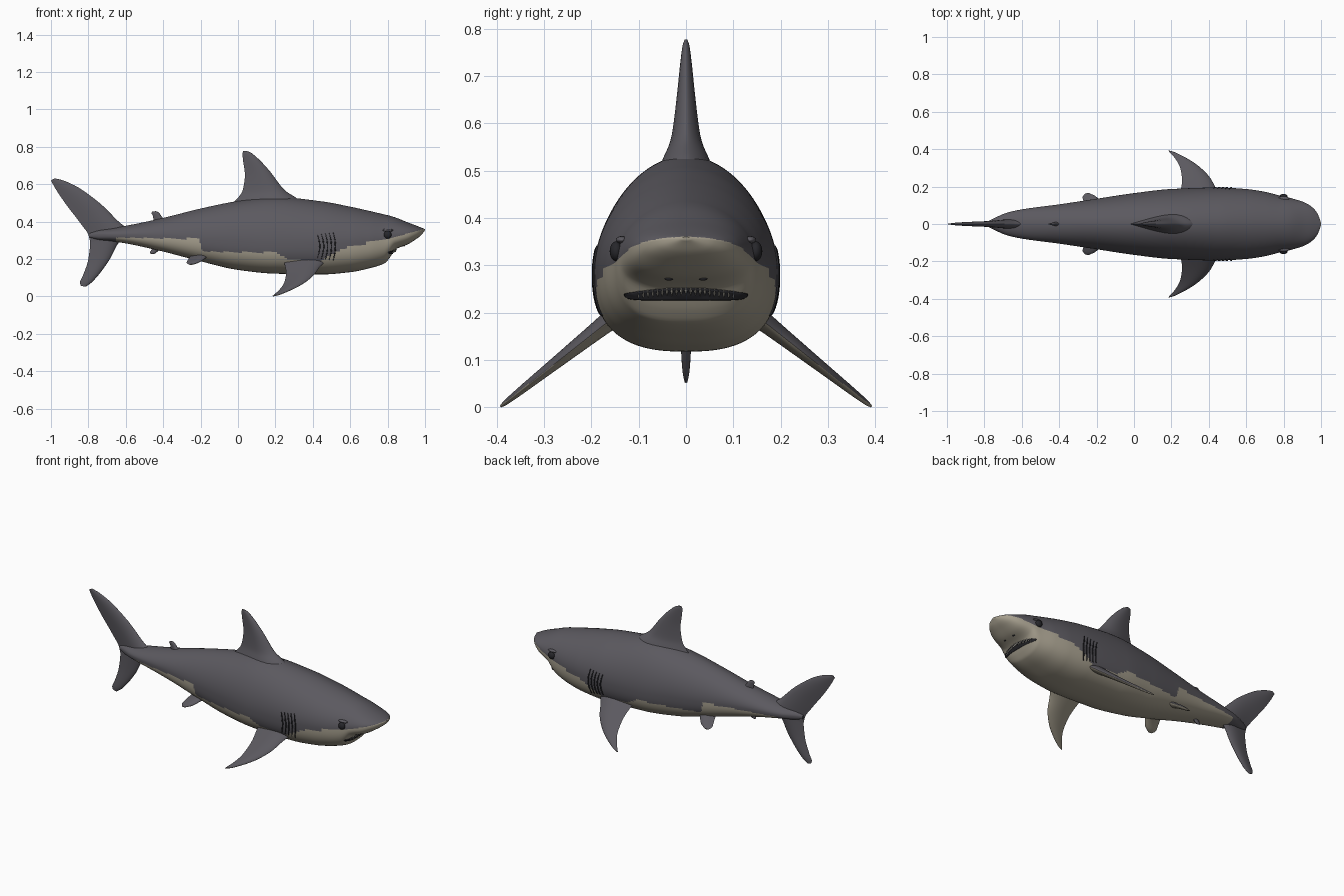
import bpy, bmesh, math
from mathutils import Vector

if "Cube" in bpy.data.objects:
    bpy.data.objects.remove(bpy.data.objects["Cube"])


def material(name, rgb):
    m = bpy.data.materials.new(name)
    m.diffuse_color = (*rgb, 1)
    m.use_nodes = True
    m.node_tree.nodes["Principled BSDF"].inputs["Base Color"].default_value = m.diffuse_color
    return m


GREY = material("slate grey", (0.105, 0.10, 0.115))
CREAM = material("belly cream", (0.38, 0.345, 0.27))
DARK = material("near black", (0.02, 0.02, 0.024))
TOOTH = material("tooth ivory", (0.55, 0.52, 0.45))


def make(name, verts, faces, mats, rule=None, mirror=False, sharp=50):
    """Mesh object from points; rule(face) gives the material slot."""
    bm = bmesh.new()
    vs = [bm.verts.new(v) for v in verts]
    for f in faces:
        bm.faces.new([vs[i] for i in f])
    bmesh.ops.recalc_face_normals(bm, faces=bm.faces)
    bm.normal_update()
    for f in bm.faces:
        f.smooth = True
        if rule:
            f.material_index = rule(f)
    me = bpy.data.meshes.new(name)
    bm.to_mesh(me)
    bm.free()
    for m in mats:
        me.materials.append(m)
    me.set_sharp_from_angle(angle=math.radians(sharp))
    ob = bpy.data.objects.new(name, me)
    bpy.context.collection.objects.link(ob)
    if mirror:
        mod = ob.modifiers.new("mirror", 'MIRROR')
        mod.use_axis = (False, True, False)
    return ob


def loft(rings):
    """Points and faces of a closed skin over equal rings."""
    n = len(rings[0])
    verts = [p for r in rings for p in r]
    faces = [(i * n + j, i * n + (j + 1) % n, (i + 1) * n + (j + 1) % n, (i + 1) * n + j)
             for i in range(len(rings) - 1) for j in range(n)]
    faces += [tuple(range(n)), tuple(range(len(verts) - n, len(verts)))]
    return verts, faces


def curve(xs, ys, x):
    """Smooth interpolation without overshoot (xs increasing)."""
    x = min(max(x, xs[0]), xs[-1])
    k = 0
    while k < len(xs) - 2 and x > xs[k + 1]:
        k += 1
    d = [(ys[i + 1] - ys[i]) / (xs[i + 1] - xs[i]) for i in range(len(xs) - 1)]

    def slope(i):
        if i == 0 or i == len(xs) - 1:
            return d[0] if i == 0 else d[-1]
        return 0 if d[i - 1] * d[i] <= 0 else 2 * d[i - 1] * d[i] / (d[i - 1] + d[i])
    h = xs[k + 1] - xs[k]
    t = (x - xs[k]) / h
    return ((2 * t**3 - 3 * t**2 + 1) * ys[k] + (t**3 - 2 * t**2 + t) * h * slope(k)
            + (3 * t**2 - 2 * t**3) * ys[k + 1] + (t**3 - t**2) * h * slope(k + 1))


# Body stations: x, top z, bottom z, widest z, half width
BODY = [(-.79, .34, .315, .328, .010), (-.74, .357, .302, .33, .035), (-.68, .365, .296, .33, .060),
        (-.6, .378, .284, .33, .078), (-.4, .42, .24, .325, .105), (-.2, .47, .188, .31, .135),
        (0, .51, .142, .30, .165), (.2, .532, .122, .285, .187), (.45, .508, .118, .285, .195),
        (.6, .48, .130, .29, .187), (.7, .458, .15, .295, .172), (.785, .438, .178, .305, .151),
        (.81, .432, .205, .31, .146), (.84, .423, .25, .318, .138), (.91, .395, .28, .335, .116),
        (.95, .38, .305, .345, .092), (.98, .368, .328, .352, .058), (1.0, .360, .354, .357, .008)]
COLS = list(zip(*BODY))
UP, DOWN = 1.9, 2.6   # roundness of back and belly


def section(x):
    return [curve(COLS[0], COLS[i], x) for i in (1, 2, 3, 4)]


def half_width(x, z):
    top, bot, mid, w = section(x)
    u, e = ((z - mid) / (top - mid), UP) if z > mid else ((mid - z) / (mid - bot), DOWN)
    return w * (1 - u**e) ** (1 / e) if u < 1 else -1


def front_x(y, z):
    """Where a ray from the snout side meets the body."""
    x = 1.0
    while x > .4 and half_width(x, z) < abs(y):
        x -= .002
    return x


def ring(x, n=96):
    top, bot, mid, w = section(x)
    pts = []
    for j in range(n):
        a = 2 * math.pi * j / n
        c, s = math.cos(a), math.sin(a)
        e = 2 / (UP if s > 0 else DOWN)
        pts.append((x, math.copysign(w * abs(c)**e, c),
                    mid + (abs(s)**e * (top - mid) if s > 0 else -abs(s)**e * (mid - bot))))
    return pts


# Colour line between back and belly: x, z
LINE = [(-.68, .20), (-.65, .315), (-.21, .308), (-.19, .24), (.2, .235), (.27, .20), (.44, .19),
        (.51, .23), (.6, .272), (.8, .303), (.9, .335), (1.0, .362)]


def belly(f):
    c = f.calc_center_median()
    if c.x < LINE[0][0]:
        return 0
    for (x0, z0), (x1, z1) in zip(LINE, LINE[1:]):
        if x0 <= c.x <= x1:
            return int(c.z < z0 + (z1 - z0) * (c.x - x0) / (x1 - x0))
    return 0


make("body", *loft([ring(1 - 1.79 * (i / 240)**1.25) for i in range(241)]), [GREY, CREAM], belly)


# Fins: each station is leading point, trailing point, half thickness
def fin(name, stations, normal, rule=None, mirror=False, steps=28, n=14):
    normal = Vector(normal).normalized()
    ks = list(range(len(stations)))
    rows = [(*a, *b, t) for a, b, t in stations]
    rings = []
    for s in range(steps + 1):
        u = ks[-1] * s / steps
        v = [curve(ks, [r[i] for r in rows], u) for i in range(7)]
        lead, trail, t = Vector(v[:3]), Vector(v[3:6]), v[6]
        pts = []
        for k in range(2 * n):
            c = (1 - math.cos(math.pi * k / n)) / 2
            off = t * math.sin(math.pi * c**.65) * (1 if k < n else -1)
            pts.append(lead.lerp(trail, c) + normal * off)
        rings.append(pts)
    return make(name, *loft(rings), [GREY, CREAM], rule, mirror, 60)


def upright(name, rows, **kw):
    return fin(name, [((a, 0, b), (c, 0, d), t) for a, b, c, d, t in rows], (0, 1, 0), **kw)


def underside(f):
    return int(f.normal.z < -.15)


upright("dorsal_fin", [(.37, .48, -.05, .48, .07), (.31, .528, .0, .528, .048),
                       (.25, .568, .025, .568, .032), (.17, .67, .037, .65, .019),
                       (.11, .735, .028, .72, .012), (.07, .768, .024, .76, .007),
                       (.05, .777, .028, .777, .003)])
upright("tail_upper_lobe", [(-.56, .35, -.79, .29, .028), (-.62, .385, -.80, .33, .024),
                            (-.74, .50, -.845, .395, .016), (-.87, .592, -.925, .50, .011),
                            (-.94, .622, -.975, .575, .007), (-.98, .632, -1.0, .62, .003)])
upright("tail_lower_lobe", [(-.58, .345, -.80, .34, .024), (-.64, .285, -.79, .29, .018),
                            (-.685, .20, -.80, .20, .013), (-.75, .11, -.83, .11, .010),
                            (-.785, .073, -.845, .075, .007), (-.815, .052, -.84, .057, .003)])
upright("second_dorsal_fin", [(-.385, .40, -.45, .40, .012), (-.41, .43, -.455, .43, .009),
                              (-.425, .45, -.462, .445, .006), (-.44, .456, -.458, .454, .002)], steps=12)
upright("anal_fin", [(-.395, .27, -.45, .28, .012), (-.42, .25, -.462, .25, .009),
                     (-.44, .232, -.472, .235, .006), (-.452, .226, -.466, .228, .002)], steps=12)


def pec(x, y):
    return (x, y, .177 - .79 * (y - .17))


fin("pectoral_fins", [(pec(.49, .13), pec(.24, .13), .024), (pec(.44, .19), pec(.25, .18), .019),
                      (pec(.405, .25), pec(.257, .235), .015), (pec(.345, .31), pec(.247, .30), .011),
                      (pec(.275, .355), pec(.22, .35), .008), (pec(.215, .384), pec(.193, .381), .005),
                      (pec(.19, .392), pec(.184, .391), .002)],
    (0, .62, .785), underside, True)
fin("pelvic_fins", [((-.15, .08, .225), (-.25, .07, .22), .016), ((-.175, .115, .205), (-.265, .11, .20), .012),
                    ((-.205, .148, .185), (-.275, .142, .18), .009), ((-.24, .165, .172), (-.262, .162, .17), .003)],
    (0, .5, .85), underside, True, steps=14)


# Thin surface patches: point(i, j) over a small grid
def patch(name, ni, nj, point, mat, mirror=False):
    verts = [point(i / ni, j / nj) for i in range(ni + 1) for j in range(nj + 1)]
    m = nj + 1
    faces = [(i * m + j, i * m + j + 1, (i + 1) * m + j + 1, (i + 1) * m + j)
             for i in range(ni) for j in range(nj)]
    ob = make(name, verts, faces, [mat], None, mirror)
    mod = ob.modifiers.new("thickness", 'SOLIDIFY')
    mod.thickness, mod.offset = .004, 0


# Gill slits
for g in range(5):
    def slit(i, j, g=g):
        z = .205 + .125 * i + .006 * g * (i - .5)
        x = .425 + .021 * g + .012 * math.sin(math.pi * i) + (j - .5) * .007 * math.sin(math.pi * (.1 + .8 * i))
        return (x, half_width(x, z) + .002, z)
    patch("gill_slit", 14, 1, slit, DARK, True)


# Mouth opening and upper teeth
def lip(y):
    return .252 - .012 * (y / .13)**2


def mouth(i, j):
    y = -.13 + .26 * i
    z = lip(y) - j * (.003 + .022 * math.sqrt(max(0, 1 - (y / .13)**2)))
    return (front_x(y, z) + .003, y, z)


patch("mouth", 36, 6, mouth, DARK)

tv, tf = [], []
for k in range(21):
    y = -.10 + .01 * k
    z = lip(y) + .001
    x = front_x(y, z) + .001
    b = len(tv)
    tv += [(x + .004, y, z), (x - .004, y + .0045, z), (x - .004, y - .0045, z), (x - .002, y, z - .017)]
    tf += [(b, b + 1, b + 2), (b, b + 1, b + 3), (b + 1, b + 2, b + 3), (b + 2, b, b + 3)]
make("teeth", tv, tf, [TOOTH], sharp=20)


# Eyes and nostrils
def blob(name, centre, size, mat):
    bm = bmesh.new()
    bmesh.ops.create_uvsphere(bm, u_segments=20, v_segments=12, radius=1)
    pts = [[c + v.co[i] * size[i] for i, c in enumerate(centre)] for v in bm.verts]
    faces = [tuple(v.index for v in f.verts) for f in bm.faces]
    bm.free()
    make(name, pts, faces, [mat], None, True)


blob("eyes", (.80, half_width(.80, .33) + .002, .33), (.021, .014, .021), DARK)
blob("brows", (.80, half_width(.80, .352) - .002, .354), (.03, .013, .008), GREY)
blob("nostrils", (front_x(.036, .272) - .001, .036, .272), (.005, .009, .004), DARK)
